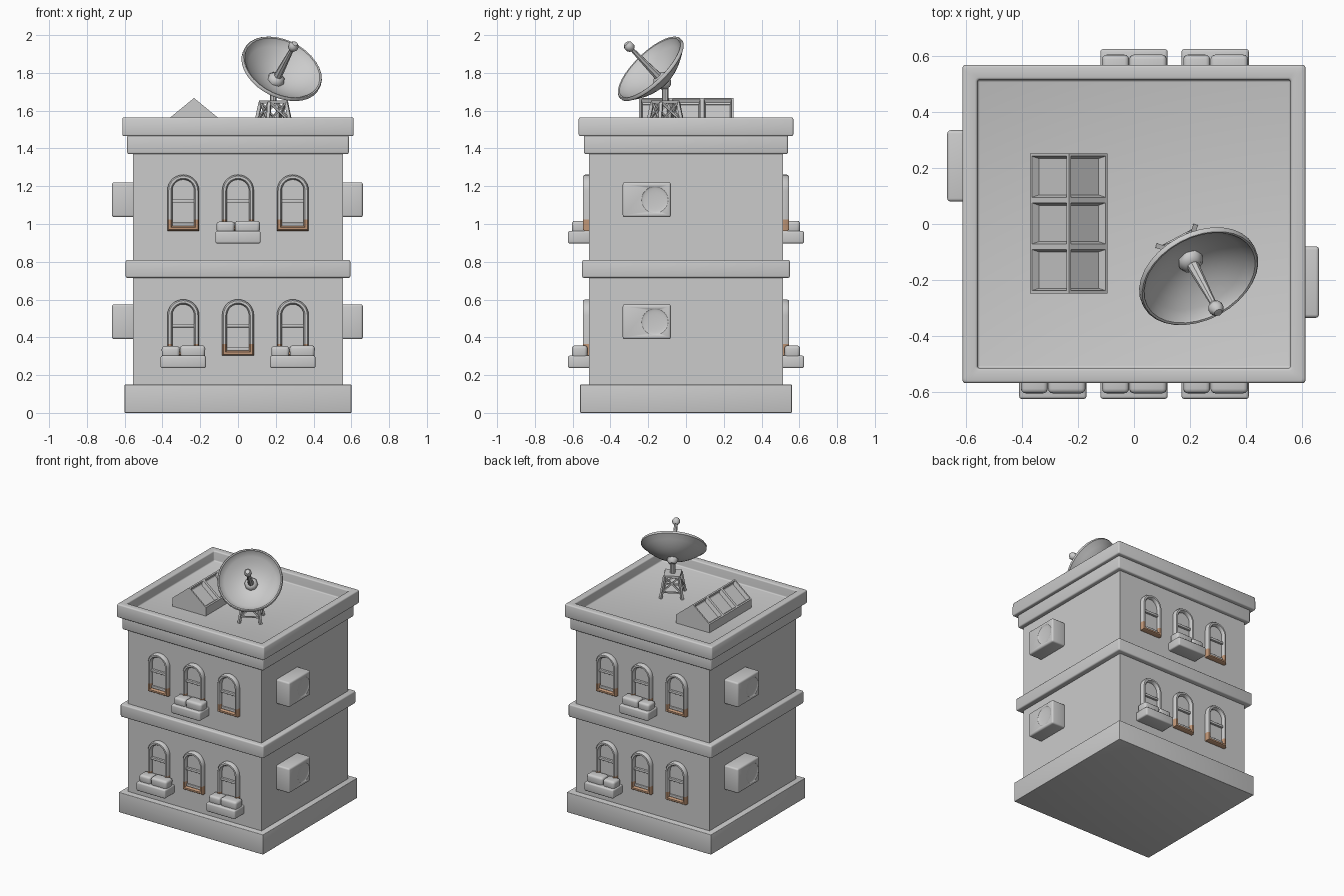
import bpy, bmesh, math
from mathutils import Vector, Matrix

cube = bpy.data.objects.get("Cube")
if cube:
    bpy.data.objects.remove(cube)


def material(name, rgb):
    m = bpy.data.materials.new(name)
    m.use_nodes = True
    m.diffuse_color = (*rgb, 1)
    m.node_tree.nodes["Principled BSDF"].inputs["Base Color"].default_value = (*rgb, 1)
    return m


GREY = material("stone grey", (0.6, 0.6, 0.6))
BROWN = material("sill brown", (0.52, 0.3, 0.18))


def finish(bm, name, angle=40, mats=(GREY,)):
    bmesh.ops.recalc_face_normals(bm, faces=bm.faces[:])
    me = bpy.data.meshes.new(name)
    bm.to_mesh(me)
    bm.free()
    for m in mats:
        me.materials.append(m)
    ob = bpy.data.objects.new(name, me)
    bpy.context.scene.collection.objects.link(ob)
    bpy.ops.object.select_all(action="DESELECT")
    ob.select_set(True)
    bpy.context.view_layer.objects.active = ob
    bpy.ops.object.shade_smooth_by_angle(angle=math.radians(angle))
    return ob


def bevel(bm, width, segments=3):
    bmesh.ops.bevel(bm, geom=bm.edges[:], offset=width, segments=segments,
                    affect="EDGES", profile=0.5)


def box(name, x, y, z, round_by=0.0, flare=1.0):
    """Box from (low, high) pairs, with an optional flared top and rounded edges."""
    bm = bmesh.new()
    bmesh.ops.create_cube(bm, size=1)
    for v in bm.verts:
        grow = flare if v.co.z > 0 else 1
        v.co = [(a + b) / 2 + c * (b - a) * g
                for (a, b), c, g in zip((x, y, z), v.co, (grow, grow, 1))]
    if round_by:
        bevel(bm, round_by)
    return finish(bm, name)


def lathe(name, profile, origin, axis, segments, angle=40, roll=0.0):
    """Turn (radius, height) points around an axis."""
    bm = bmesh.new()
    vs = [bm.verts.new((r, 0, h)) for r, h in profile]
    es = [bm.edges.new(p) for p in zip(vs, vs[1:])]
    bmesh.ops.spin(bm, geom=vs + es, cent=(0, 0, 0), axis=(0, 0, 1),
                   angle=math.tau, steps=segments)
    bmesh.ops.remove_doubles(bm, verts=bm.verts[:], dist=0.0005)
    turn = Vector(axis).to_track_quat("Z", "Y").to_matrix().to_4x4()
    bm.transform(Matrix.Translation(origin) @ turn @ Matrix.Rotation(roll, 4, "Z"))
    return finish(bm, name, angle)


def beam(name, a, b, t, sides=4):
    d = b - a
    lathe(name, [(0, 0), (t, 0), (t, d.length), (0, d.length)], a, d, sides,
          roll=math.pi / 4)


# Walls, plinth and bands
def slab(name, hx, hy, z, r=0.0):
    return box(name, (-hx, hx), (-hy, hy), z, r)


WALL_X, WALL_Y = 0.555, 0.513
slab("plinth", 0.6, 0.56, (0, 0.15), 0.004)
slab("walls", WALL_X, WALL_Y, (0.14, 1.4))
slab("middle_band", 0.595, 0.55, (0.715, 0.81), 0.01)
slab("lower_cornice", 0.587, 0.54, (1.37, 1.47), 0.01)

# Upper cornice with sunken roof
FLOOR, TOP = 1.49, 1.565
bm = bmesh.new()
bmesh.ops.create_cube(bm, size=1)
bm.transform(Matrix.Translation((0, 0, 1.515)) @ Matrix.Diagonal((1.224, 1.136, 0.1, 1)))
roof = max(bm.faces, key=lambda f: f.calc_center_median().z)
bmesh.ops.inset_region(bm, faces=[roof], thickness=0.075)
inner = bmesh.ops.extrude_face_region(bm, geom=[roof])
bmesh.ops.delete(bm, geom=[roof], context="FACES_ONLY")
for v in inner["geom"]:
    if isinstance(v, bmesh.types.BMVert):
        v.co.z = FLOOR
bevel(bm, 0.009)
finish(bm, "upper_cornice_and_roof")

# Arched windows
FRAME = [(0, -0.004), (0, 0.022), (0.007, 0.032), (0.019, 0.032), (0.026, 0.022), (0.026, 0.006)]
HALF, SPRING, SILL = 0.084, 0.214, 0.062


def arch(inset):
    r = HALF - inset
    pts = [(-r, SILL), (-r, inset), (r, inset), (r, SILL)]
    steps = 14
    return pts + [(r * math.cos(math.pi * i / steps), SPRING + r * math.sin(math.pi * i / steps))
                  for i in range(steps + 1)]


def window(name, x, z, side):
    bm = bmesh.new()
    rings = [[bm.verts.new((x + px, side * (WALL_Y + out), z + pz)) for px, pz in arch(inset)]
             for inset, out in FRAME]
    for a, b in zip(rings, rings[1:]):
        for i in range(len(a)):
            j = (i + 1) % len(a)
            f = bm.faces.new((a[i], a[j], b[j], b[i]))
            f.material_index = int(f.calc_center_median().z < z + SILL - 0.001)
    bm.faces.new(rings[-1])
    finish(bm, name + "_frame", 40, (GREY, BROWN))
    for part, z0, z1, out in (("_rail", 0.15, 0.168, 0.022), ("_sash", 0.026, 0.044, 0.016)):
        y = sorted((side * WALL_Y, side * (WALL_Y + out)))
        box(name + part, (x - 0.06, x + 0.06), y, (z + z0, z + z1), 0.003)


# Planters with two rounded clumps
def planter(name, x, z, side):
    def span(a, b):
        return sorted((side * a, side * b))
    box(name, (x - 0.12, x + 0.12), span(WALL_Y - 0.01, 0.625), (z - 0.066, z), 0.01)
    for part, a, b, top in (("_small_clump", -0.112, -0.02, 0.05), ("_large_clump", -0.014, 0.114, 0.054)):
        box(name + part, (x + a, x + b), span(WALL_Y + 0.01, 0.603),
            (z - 0.015, z + top), 0.017, 1.06)


PLANTED = {(-1, 0): (-1, 1), (-1, 1): (0,), (1, 0): (1,), (1, 1): (0,)}
for (side, storey), planted in PLANTED.items():
    face = "front" if side < 0 else "back"
    for col in (-1, 0, 1):
        label = f"{face}_{('lower', 'upper')[storey]}_{('right', 'middle', 'left')[col + 1]}"
        x, z = col * 0.29, 0.303 + storey * 0.66
        window(label + "_window", x, z, side)
        if col in planted:
            planter(label + "_planter", x, z, side)

# Wall-mounted air units with a shallow round dish in the outer face
for side, reach in ((1, 0.661), (-1, 0.667)):
    for storey in (0, 1):
        z = 0.39 + storey * 0.646
        unit = box(f"air_unit_{'left' if side > 0 else 'right'}_{storey + 1}",
                   sorted((side * 0.54, side * reach)), sorted((side * -0.08, side * -0.335)),
                   (z, z + 0.185), 0.012)
        bm = bmesh.new()
        bmesh.ops.create_uvsphere(bm, u_segments=24, v_segments=12, radius=0.07)
        bm.transform(Matrix.Translation((side * reach, side * -0.165, z + 0.092))
                     @ Matrix.Diagonal((0.1, 1, 1, 1)))
        cutter = finish(bm, "fan_cutter")
        cutter.hide_render = True
        cut = unit.modifiers.new("fan", "BOOLEAN")
        cut.operation, cut.object = "DIFFERENCE", cutter
        bpy.context.view_layer.objects.active = unit
        bpy.ops.object.modifier_apply(modifier=cut.name)
        bpy.data.objects.remove(cutter)

# Pitched skylight with six sunken panes
bm = bmesh.new()
SECTION = [(-0.139, FLOOR), (-0.139, 1.553), (0, 1.667), (0.139, 1.553), (0.139, FLOOR)]
rows = [[bm.verts.new((-0.233 + px, -0.248 + 0.5 * i / 3, pz)) for px, pz in SECTION] for i in range(4)]
panes = []
for a, b in zip(rows, rows[1:]):
    for i in range(4):
        f = bm.faces.new((a[i], a[i + 1], b[i + 1], b[i]))
        if i in (1, 2):
            panes.append(f)
bm.faces.new(rows[0])
bm.faces.new(rows[-1])
bmesh.ops.recalc_face_normals(bm, faces=bm.faces[:])
bmesh.ops.inset_individual(bm, faces=panes, thickness=0.014, depth=0)
bmesh.ops.inset_individual(bm, faces=panes, thickness=0.012, depth=-0.028)
finish(bm, "skylight", 30)

# Lattice tower for the dish
CX, CY, PLATE = 0.187, -0.11, 1.645
spin = Matrix.Rotation(math.radians(28), 3, "Z")


def corner(i, half, z):
    s = ((-1, -1), (1, -1), (1, 1), (-1, 1))[i % 4]
    return spin @ Vector((s[0] * half, s[1] * half, 0)) + Vector((CX, CY, z))


for i in range(4):
    low, high = corner(i, 0.074, FLOOR), corner(i, 0.05, PLATE)
    next_low, next_high = corner(i + 1, 0.074, FLOOR), corner(i + 1, 0.05, PLATE)
    beam("tower_leg", low, high, 0.012)
    beam("tower_brace", low.lerp(high, 0.3), next_high, 0.007)
    beam("tower_brace", next_low.lerp(next_high, 0.3), high, 0.007)
    beam("tower_tie", low.lerp(high, 0.3), next_low.lerp(next_high, 0.3), 0.007)
lathe("tower_plate", [(0, 0), (0.08, 0), (0.08, 0.016), (0, 0.016)], (CX, CY, PLATE - 0.006),
      (0, 0, 1), 4, roll=math.radians(28 + 45 - 90))

# Dish, feed and mount
AIM = Vector((0.35, -0.65, 0.67)).normalized()
DEPTH, RADIUS = 0.11, 0.225
vertex = Vector((0.233, -0.19, 1.825)) - DEPTH * AIM
steps = [i / 7 for i in range(8)]
bowl_in = [(0.209 * t, 0.012 + 0.094 * t * t) for t in steps]
bowl_out = [(0.218 * t, 0.094 * t * t) for t in reversed(steps)]
rim = [(0.212, 0.114), (0.22, 0.116), (RADIUS, 0.111), (RADIUS, 0.098)]
lathe("dish", bowl_in + rim + bowl_out, vertex, AIM, 32, 50)
lathe("feed_arm", [(0, 0.005), (0.046, 0.005), (0.046, 0.03), (0.032, 0.046), (0.022, 0.05),
                   (0.011, 0.26), (0, 0.26)], vertex, AIM, 8)
lathe("feed_tip", [(0, -0.027), (0.016, -0.024), (0.027, -0.01), (0.027, 0.01), (0.016, 0.024), (0, 0.027)],
      vertex + 0.28 * AIM, AIM, 8)
lathe("dish_hub", [(0, -0.035), (0.022, -0.035), (0.038, -0.015), (0.038, 0.012), (0, 0.012)], vertex, AIM, 8)
beam("dish_post", Vector((CX, CY, PLATE)), Vector((CX, CY, 1.735)), 0.018, 8)
